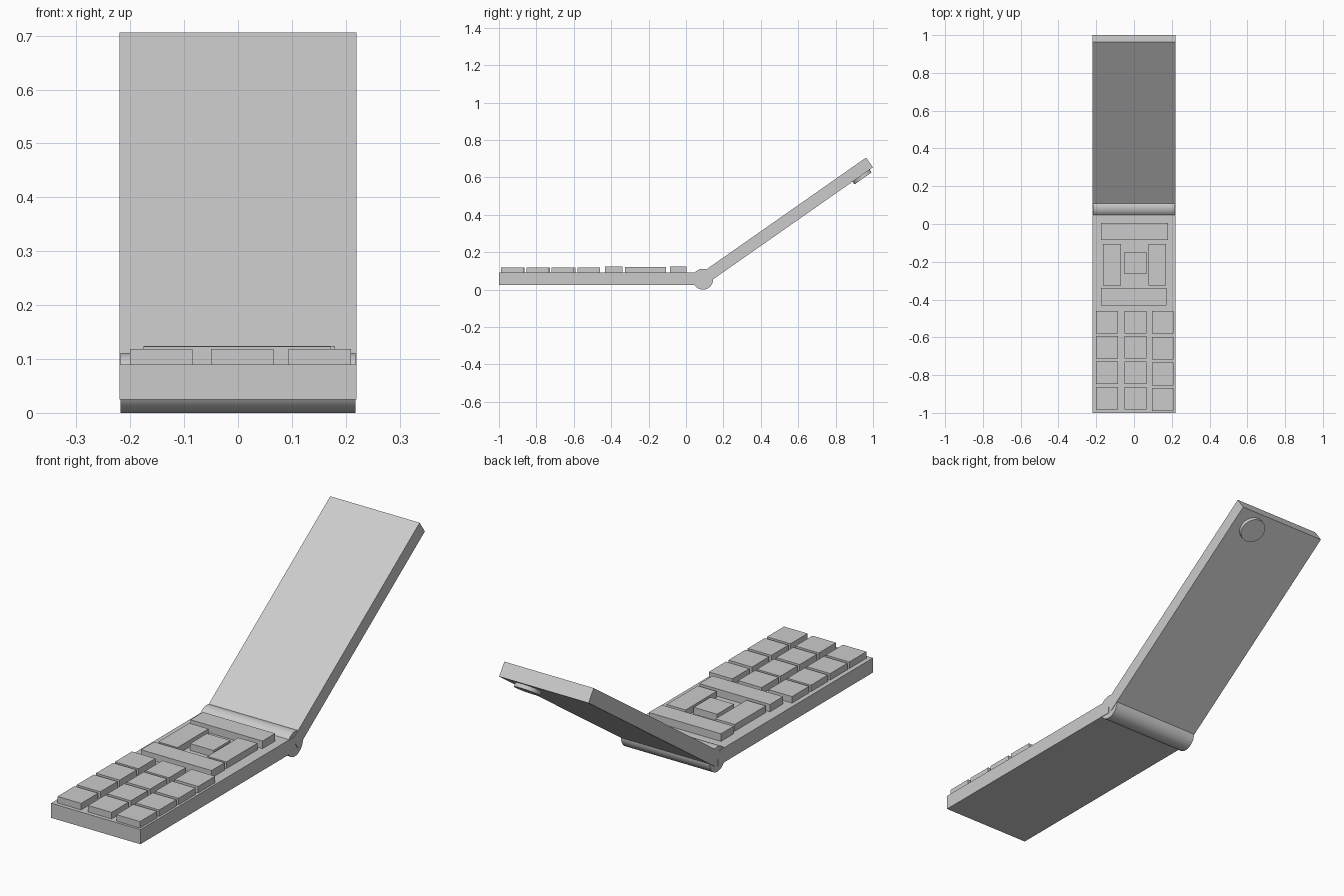
import bpy, math
from mathutils import Matrix, Vector

if "Cube" in bpy.data.objects:
    bpy.data.objects.remove(bpy.data.objects["Cube"])

HINGE = Vector((0, 0.09, 0.0555))   # hinge axis
TILT = math.radians(35)             # opening angle of the lid
BASE_TOP = 0.09


def box(name, x0, x1, y0, y1, z0, z1):
    bpy.ops.mesh.primitive_cube_add(size=1)
    ob = bpy.context.object
    ob.name = name
    ob.data.transform(Matrix.Translation(((x0 + x1) / 2, (y0 + y1) / 2, (z0 + z1) / 2))
                      @ Matrix.Diagonal((x1 - x0, y1 - y0, z1 - z0, 1)))
    return ob


def cylinder(name, radius, depth, matrix):
    bpy.ops.mesh.primitive_cylinder_add(vertices=48, radius=radius, depth=depth)
    ob = bpy.context.object
    ob.name = name
    ob.data.transform(matrix)
    bpy.ops.object.shade_smooth_by_angle(angle=math.radians(30))
    return ob


# Lower body
box("base", -0.22, 0.22, -1.0, 0.09, 0.025, BASE_TOP)

# Hinge barrel across the width
cylinder("hinge", 0.0555, 0.436,
         Matrix.Translation(HINGE) @ Matrix.Rotation(math.pi / 2, 4, 'Y'))

# Lid and camera lens, modelled flat and then tilted about the hinge
lid_pose = Matrix.Translation(HINGE) @ Matrix.Rotation(TILT, 4, 'X')
lid = box("lid", -0.22, 0.22, 0.0, 1.088, -0.032, 0.032)
lid.data.transform(lid_pose)
cylinder("camera_lens", 0.056, 0.03,
         lid_pose @ Matrix.Translation((0.12, 1.011, -0.035)))

# Navigation keys
nav_keys = [
    ("upper_bar_key", -0.175, 0.18, -0.085, 0.004, 0.124),
    ("left_soft_key", -0.165, -0.07, -0.325, -0.107, 0.12),
    ("right_soft_key", 0.077, 0.17, -0.325, -0.107, 0.12),
    ("centre_key", -0.05, 0.065, -0.265, -0.147, 0.12),
    ("lower_bar_key", -0.175, 0.172, -0.432, -0.34, 0.123),
]
for name, x0, x1, y0, y1, top in nav_keys:
    box(name, x0, x1, y0, y1, BASE_TOP - 0.005, top)

# Number pad: three columns by four rows, right column slightly offset
for col, x in enumerate((-0.142, 0.008, 0.152)):
    for row, y in enumerate((-0.52, -0.652, -0.788, -0.923)):
        dy = -0.006 if col == 2 and row else 0
        box(f"number_key_{row}_{col}", x - 0.058, x + 0.058,
            y + dy - 0.06, y + dy + 0.06, BASE_TOP - 0.005, 0.119)
